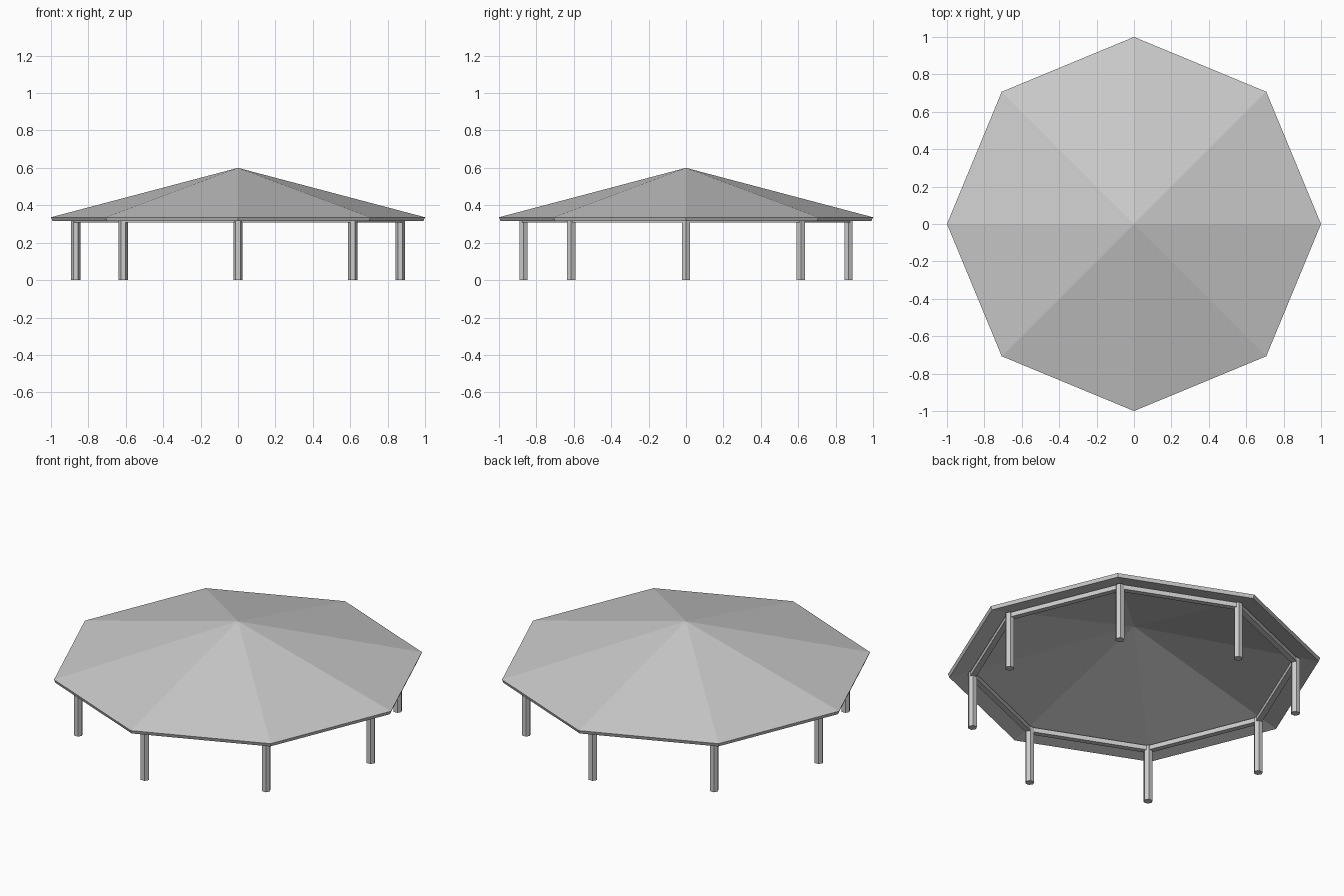
import bpy, bmesh
from math import sin, cos, pi

if "Cube" in bpy.data.objects:
    bpy.data.objects.remove(bpy.data.objects["Cube"])


def polygon(bm, sides, radius, z, cx=0.0, cy=0.0):
    return [bm.verts.new((cx + radius * cos(2 * pi * i / sides),
                          cy + radius * sin(2 * pi * i / sides), z))
            for i in range(sides)]


def bridge(bm, a, b):
    n = len(a)
    for i in range(n):
        j = (i + 1) % n
        bm.faces.new((a[i], a[j], b[j], b[i]))


def fan(bm, ring, tip):
    for i in range(len(ring)):
        bm.faces.new((ring[i], ring[(i + 1) % len(ring)], tip))


def finish(bm, name):
    bmesh.ops.recalc_face_normals(bm, faces=bm.faces[:])
    mesh = bpy.data.meshes.new(name)
    bm.to_mesh(mesh)
    bm.free()
    obj = bpy.data.objects.new(name, mesh)
    bpy.context.collection.objects.link(obj)
    return obj


# Octagonal roof shell, hollow underneath
bm = bmesh.new()
eave_top = polygon(bm, 8, 1.0, 0.336)
eave_bottom = polygon(bm, 8, 0.992, 0.316)
fan(bm, eave_top, bm.verts.new((0, 0, 0.6)))
bridge(bm, eave_top, eave_bottom)
fan(bm, eave_bottom, bm.verts.new((0, 0, 0.582)))
finish(bm, "roof")

# Ring of beams joining the post tops
bm = bmesh.new()
rings = [polygon(bm, 8, r, z) for r, z in
         ((0.885, 0.308), (0.885, 0.335), (0.851, 0.335), (0.851, 0.308))]
for k in range(4):
    bridge(bm, rings[k], rings[(k + 1) % 4])
finish(bm, "ring_beam")

# Six-sided posts under each roof corner
for k in range(8):
    a = k * pi / 4
    x, y = 0.868 * cos(a), 0.868 * sin(a)
    bm = bmesh.new()
    low = polygon(bm, 6, 0.025, 0.0, x, y)
    high = polygon(bm, 6, 0.025, 0.335, x, y)
    bridge(bm, low, high)
    bm.faces.new(low)
    bm.faces.new(high)
    finish(bm, f"post_{k + 1}")
